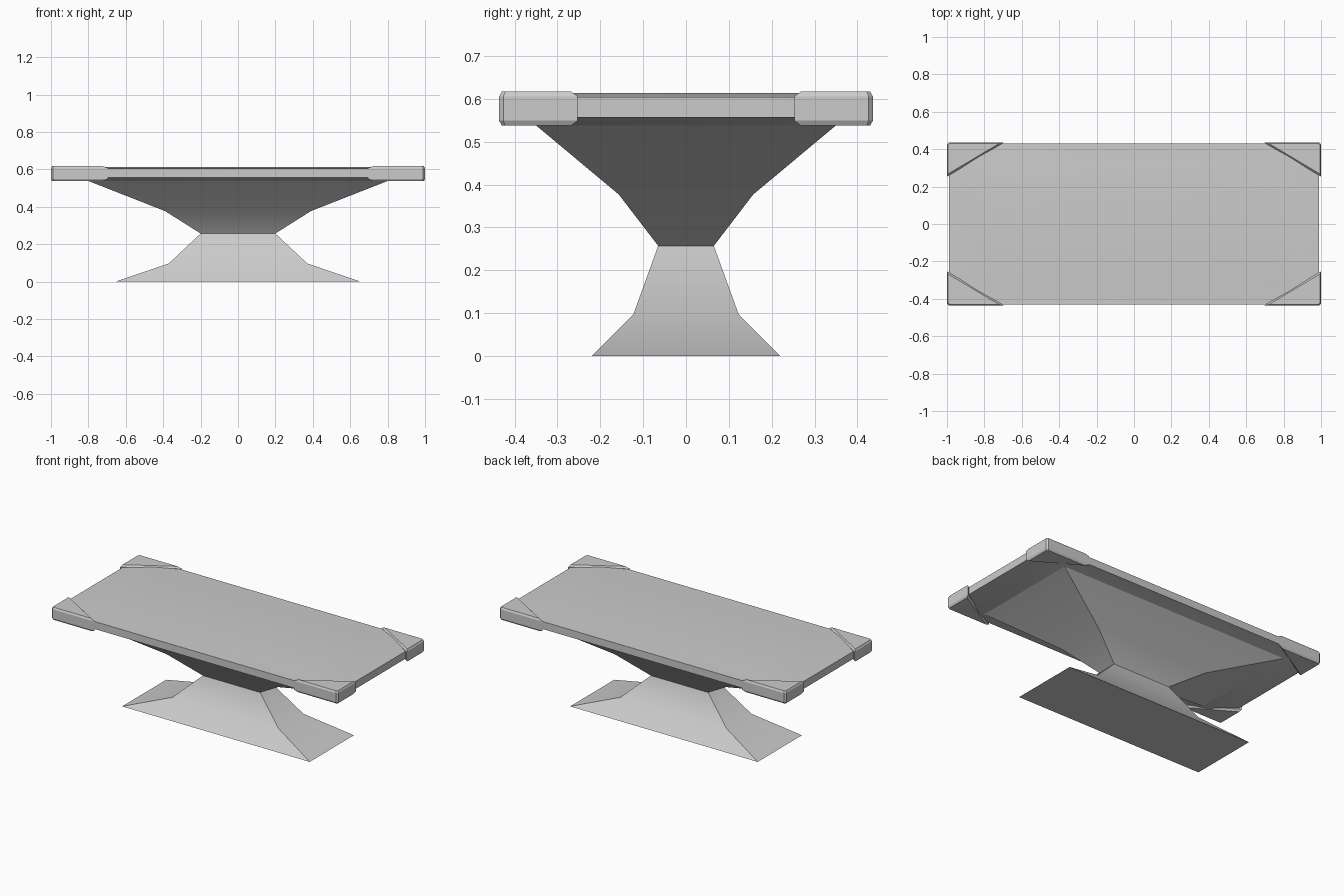
import bpy, bmesh

if "Cube" in bpy.data.objects:
    bpy.data.objects.remove(bpy.data.objects["Cube"])


def rect(hx, hy, z):
    return [(-hx, -hy, z), (hx, -hy, z), (hx, hy, z), (-hx, hy, z)]


def loft(name, rings, cap_bottom=True, cap_top=True, smooth=False):
    """Skin a stack of equal-sized closed rings."""
    bm = bmesh.new()
    loops = [[bm.verts.new(p) for p in ring] for ring in rings]
    n = len(loops[0])
    for a, b in zip(loops, loops[1:]):
        for i in range(n):
            j = (i + 1) % n
            bm.faces.new((a[i], a[j], b[j], b[i]))
    if cap_bottom:
        bm.faces.new(loops[0][::-1])
    if cap_top:
        bm.faces.new(loops[-1])
    if cap_bottom and cap_top:
        bmesh.ops.recalc_face_normals(bm, faces=bm.faces)
    mesh = bpy.data.meshes.new(name)
    bm.to_mesh(mesh)
    bm.free()
    obj = bpy.data.objects.new(name, mesh)
    bpy.context.collection.objects.link(obj)
    if smooth:
        bpy.ops.object.select_all(action='DESELECT')
        obj.select_set(True)
        bpy.context.view_layer.objects.active = obj
        bpy.ops.object.shade_smooth_by_angle(angle=0.5)
    return obj


# Hourglass pedestal, open where it meets the tabletop
loft("pedestal", [rect(0.655, 0.22, 0), rect(0.37, 0.123, 0.097),
                  rect(0.2, 0.065, 0.257), rect(0.39, 0.157, 0.377),
                  rect(0.80, 0.35, 0.538)], cap_top=False, smooth=True)

# Tabletop with sloped underside and slightly crowned top
loft("tabletop", [rect(0.80, 0.35, 0.538), rect(0.988, 0.431, 0.557),
                  rect(0.988, 0.431, 0.604), rect(0.75, 0.32, 0.614)],
     cap_bottom=False, smooth=True)

# Chamfered triangular corner guards
OUTER = [(0.695, 0.436), (0.99, 0.436), (1.0, 0.426), (1.0, 0.253)]
INNER = [(0.722, 0.43), (0.986, 0.43), (0.994, 0.422), (0.994, 0.268)]
for sx, x_name in ((-1, "left"), (1, "right")):
    for sy, y_name in ((-1, "front"), (1, "back")):
        layers = ((INNER, 0.538), (OUTER, 0.549), (OUTER, 0.606), (INNER, 0.617))
        loft(f"corner_guard_{y_name}_{x_name}",
             [[(sx * x, sy * y, z) for x, y in pts] for pts, z in layers])
